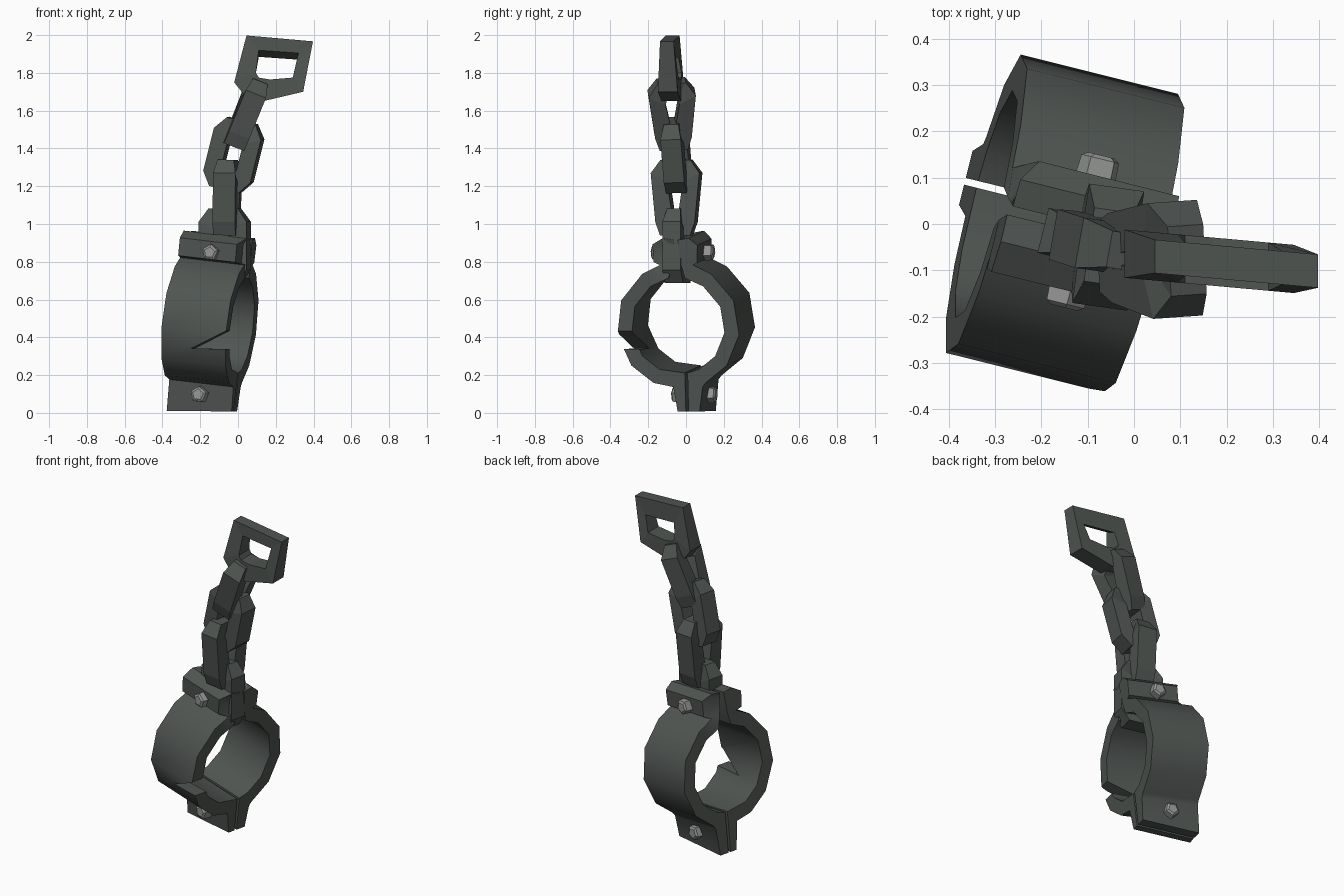
import bpy, bmesh, math
from mathutils import Matrix, Vector

if "Cube" in bpy.data.objects:
    bpy.data.objects.remove(bpy.data.objects["Cube"])


def material(name, rgb):
    m = bpy.data.materials.new(name)
    m.diffuse_color = (*rgb, 1)
    m.use_nodes = True
    m.node_tree.nodes["Principled BSDF"].inputs["Base Color"].default_value = m.diffuse_color
    return m


IRON = material("dark_iron", (0.080, 0.090, 0.083))
STEEL = material("bolt_steel", (0.30, 0.31, 0.30))


def finish(bm, name, mat):
    bmesh.ops.recalc_face_normals(bm, faces=bm.faces)
    me = bpy.data.meshes.new(name)
    bm.to_mesh(me)
    bm.free()
    me.materials.append(mat)
    ob = bpy.data.objects.new(name, me)
    bpy.context.collection.objects.link(ob)
    return ob


def band(outer, inner, place, closed):
    """Solid strip between two outlines; place(point, side, index) gives 3D."""
    bm = bmesh.new()
    n = len(outer)
    v = [[bm.verts.new(place(p, s, i)) for i, p in enumerate(line)]
         for line in (outer, inner) for s in (-1, 1)]
    loop = (v[0], v[1], v[3], v[2])
    for i in range(n if closed else n - 1):
        j = (i + 1) % n
        for k in range(4):
            a, b = loop[k], loop[(k + 1) % 4]
            bm.faces.new((a[i], a[j], b[j], b[i]))
    if not closed:
        for i in (0, n - 1):
            bm.faces.new([line[i] for line in loop])
    return bm


# Shackle frame: local x is the ring axis, local -y is the front
FRAME = (Matrix.Translation((-0.15, 0, 0.48))
         @ Matrix.Rotation(math.radians(-14), 4, 'Z')
         @ Matrix.Rotation(math.radians(6.5), 4, 'Y'))
ARC = [math.radians(a) for a in (34, 66, 98, 129, 155)]


def arc(r):
    return [(r * math.sin(a), r * math.cos(a)) for a in ARC]


def shackle_half(name, side, top, bottom):
    """top: inner and outer flange offsets; bottom: the same for the lower flange."""
    (ti, to), (bi, bo) = top, bottom
    outer = [(ti + 0.06, 0.468), (to, 0.43), (to - 0.005, 0.335), (0.09, 0.325),
             *arc(0.335), (bo + 0.02, -0.325), (bo, -0.455)]
    inner = [(ti, 0.458), (ti + 0.005, 0.42), (ti + 0.015, 0.33), (ti + 0.035, 0.255),
             *arc(0.255), (bi, -0.25), (bi, -0.455)]
    last = len(outer) - 1

    def place(p, s, i):
        half = 0.176
        if i < 3:  # each flange is cut back at one end
            short = 0.135 if p[0] > 0.1 else 0.17
            half = short if s == -side else 0.178
        drop = 0.038 if i == last and s < 0 else 0
        return Vector((s * half, side * p[0], p[1] - drop))

    return finish(band(outer, inner, place, False), name, IRON)


def smooth(ob, angle):
    for p in ob.data.polygons:
        p.use_smooth = True
    ob.data.set_sharp_from_angle(angle=math.radians(angle))


front = shackle_half("front_shackle_half", -1, (0.01, 0.138), (-0.03, 0.015))
back = shackle_half("back_shackle_half", 1, (0.01, 0.118), (0.045, 0.105))

# Wedge-shaped break in the front half
wedge = [(-0.01, -0.14), (0.22, 0.0), (0.22, -0.12)]
bm = bmesh.new()
ends = [[bm.verts.new((x, y, z)) for x, z in wedge] for y in (-0.45, -0.12)]
for e in ends:
    bm.faces.new(e)
for i in range(3):
    j = (i + 1) % 3
    bm.faces.new((ends[0][i], ends[0][j], ends[1][j], ends[1][i]))
cutter = finish(bm, "break_cutter", IRON)
cutter.hide_render = True
mod = front.modifiers.new("break", 'BOOLEAN')
mod.operation, mod.object, mod.solver = 'DIFFERENCE', cutter, 'EXACT'
bpy.context.view_layer.update()
deps = bpy.context.evaluated_depsgraph_get()
cut_mesh = bpy.data.meshes.new_from_object(front.evaluated_get(deps))
front.modifiers.clear()
front.data = cut_mesh
bpy.data.objects.remove(cutter)

for ob in (front, back):
    smooth(ob, 36)
    ob.matrix_world = FRAME

# Five-sided bolt heads on the flanges: side, height, outer tip
for name, side, z, tip in (("front_top_bolt", -1, 0.372, 0.175),
                           ("back_top_bolt", 1, 0.375, 0.163),
                           ("front_bottom_bolt", -1, -0.385, 0.085),
                           ("back_bottom_bolt", 1, -0.385, 0.155)):
    bm = bmesh.new()
    bmesh.ops.create_cone(bm, cap_ends=True, segments=5, radius1=0.048,
                          radius2=0.044, depth=0.07)
    top = [f for f in bm.faces if f.calc_center_median().z > 0.03]
    bmesh.ops.inset_region(bm, faces=top, thickness=0.014, depth=0.008)
    ob = finish(bm, name, STEEL)
    ob.matrix_world = (FRAME @ Matrix.Translation((0, side * (tip - 0.043), z))
                       @ Matrix.Rotation(-side * math.pi / 2, 4, 'X'))


# Chain links: elongated eight-sided rings, thinner at the upper end
def outline(w, l, c, d):
    q = [(w, l - d), (w - c, l)]
    return [(q[0][0], -q[0][1]), q[0], q[1], (-q[1][0], q[1][1]),
            (-q[0][0], q[0][1]), (-q[0][0], -q[0][1]),
            (-q[1][0], -q[1][1]), (q[1][0], -q[1][1])]


def chain_link(name, centre, along, yaw, width, length, depth, taper=0.0):
    up = Vector(along).normalized()
    u = Vector((math.cos(yaw), math.sin(yaw), 0))
    u = (u - up * u.dot(up)).normalized()
    n = up.cross(u)
    c = Vector(centre)

    def place(p, s, i):
        thin = 0.72 if i in (2, 3) else 1
        x = p[0]
        if i in (0, 5):  # sides draw in towards the lower end
            x -= math.copysign(taper, x)
        return c + u * x + up * p[1] + n * (s * thin * depth / 2)

    outer = outline(width / 2, length / 2, 0.05, 0.07)
    inner = outline(width / 2 - 0.088, length / 2 - 0.085, 0.012, 0.03)
    finish(band(outer, inner, place, True), name, IRON)


R = math.radians
chain_link("chain_link_1", (-0.07, -0.045, 0.885), (0.0, 0, 1), R(-14), 0.26, 0.395, 0.10)
chain_link("chain_link_2", (-0.058, -0.05, 1.14), (0.02, 0.0, 1), R(82), 0.26, 0.40, 0.12, 0.025)
chain_link("chain_link_3", (-0.022, -0.052, 1.365), (0.25, -0.08, 1), R(-10), 0.26, 0.375, 0.11)
chain_link("chain_link_4", (0.045, -0.073, 1.585), (0.40, -0.03, 1), R(94), 0.25, 0.375, 0.115, 0.028)

# Bent end link, thinner at the top
outer = [(0.045, 1.998), (0.397, 1.967), (0.345, 1.70), (0.14, 1.652), (0.035, 1.68), (-0.02, 1.75)]
inner = [(0.11, 1.92), (0.32, 1.905), (0.29, 1.775), (0.17, 1.765), (0.11, 1.775), (0.095, 1.80)]


def place_end(p, s, i):
    half = 0.036 if i < 2 else 0.052
    drop = 0.035 if s > 0 and p in inner[:2] else 0
    return Vector((p[0], -0.083 - 0.09 * (p[0] - 0.19) + s * half, p[1] - drop))


finish(band(outer, inner, place_end, True), "chain_end_link", IRON)
